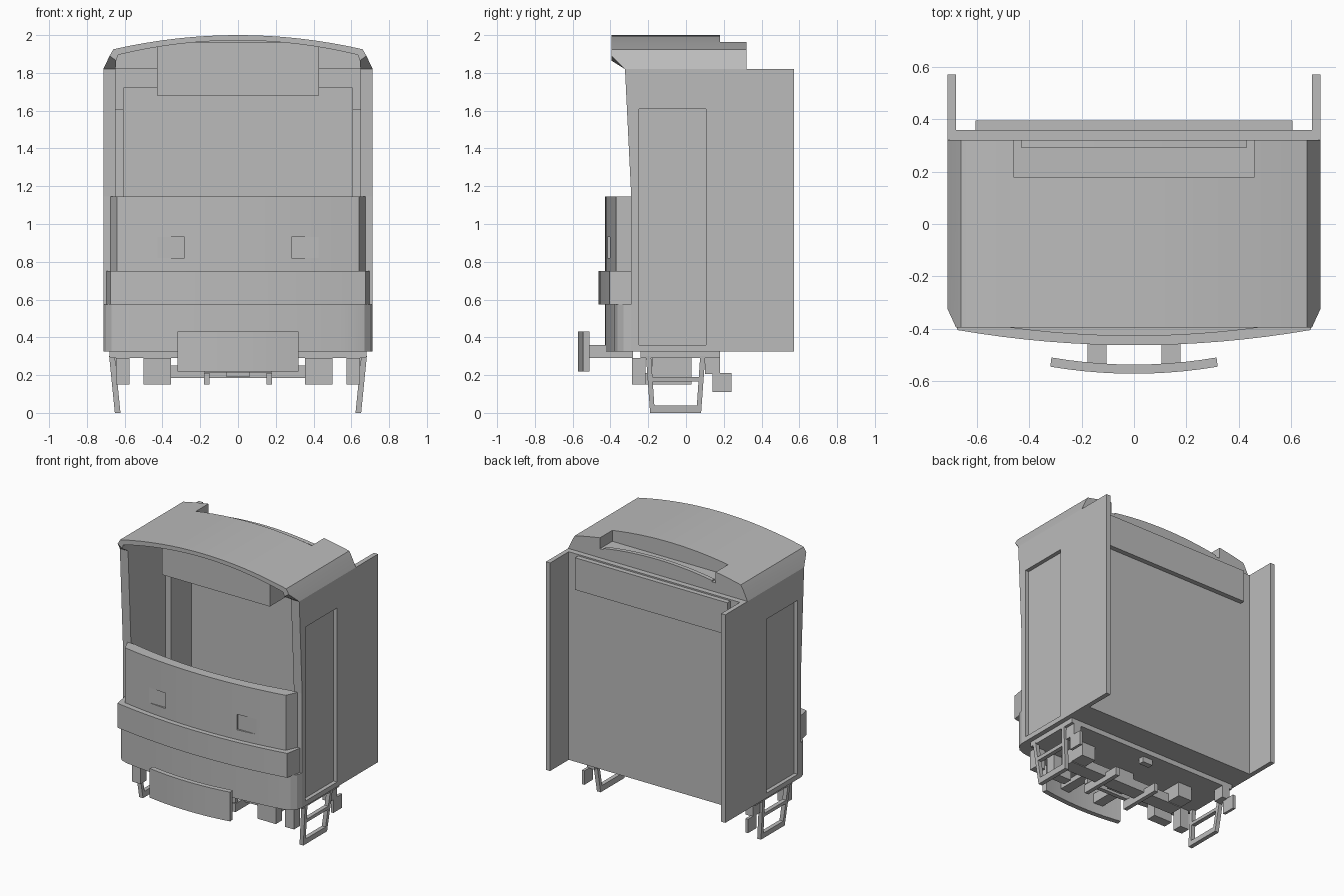
import bpy, bmesh, math
from mathutils import Vector

cube = bpy.data.objects.get("Cube")
if cube:
    bpy.data.objects.remove(cube, do_unlink=True)

GREY = (0.5, 0.5, 0.5, 1.0)
mat = bpy.data.materials.new("light grey")
mat.use_nodes = True
mat.diffuse_color = GREY
mat.node_tree.nodes["Principled BSDF"].inputs["Base Color"].default_value = GREY


def finish(name, bm, smooth=False):
    bmesh.ops.recalc_face_normals(bm, faces=bm.faces)
    me = bpy.data.meshes.new(name)
    bm.to_mesh(me)
    bm.free()
    me.materials.append(mat)
    ob = bpy.data.objects.new(name, me)
    bpy.context.collection.objects.link(ob)
    if smooth:
        bpy.ops.object.select_all(action='DESELECT')
        ob.select_set(True)
        bpy.context.view_layer.objects.active = ob
        bpy.ops.object.shade_smooth_by_angle(angle=math.radians(20))
    return ob


def prism(name, pts, axis, a, b, smooth=False):
    """Extrude a 2D outline along an axis from a to b."""
    def place(p, t):
        return {'x': (t, p[0], p[1]), 'y': (p[0], t, p[1]), 'z': (p[0], p[1], t)}[axis]
    bm = bmesh.new()
    lo = [bm.verts.new(place(p, a)) for p in pts]
    hi = [bm.verts.new(place(p, b)) for p in pts]
    bm.faces.new(lo)
    bm.faces.new(hi)
    for i in range(len(pts)):
        j = (i + 1) % len(pts)
        bm.faces.new((lo[i], lo[j], hi[j], hi[i]))
    return finish(name, bm, smooth)


def box(name, x, y, z):
    return prism(name, [(x[0], y[0]), (x[1], y[0]), (x[1], y[1]), (x[0], y[1])], 'z', *z)


def pair(name, x, y, z):
    """Box on both sides of the centre plane."""
    return [box(side + name, sorted((s * x[0], s * x[1])), y, z)
            for side, s in (("left_", 1), ("right_", -1))]


def cut(ob, cutter):
    mod = ob.modifiers.new("cut", 'BOOLEAN')
    mod.object = cutter
    mod.operation = 'DIFFERENCE'
    mod.solver = 'EXACT'
    dg = bpy.context.evaluated_depsgraph_get()
    me = bpy.data.meshes.new_from_object(ob.evaluated_get(dg))
    ob.modifiers.clear()
    ob.data = me
    bpy.data.objects.remove(cutter, do_unlink=True)


def arc(half, mid, end, n=16):
    """Shallow bow from -half to +half: value mid at the centre, end at the tips."""
    return [(half * t, mid + (end - mid) * t * t)
            for t in (2 * i / n - 1 for i in range(n + 1))]


# Side walls with recessed doors, free rear panels and inner rear pillars
wall = [(-0.29, 0.325), (0.36, 0.325), (0.36, 1.82), (-0.323, 1.82), (-0.29, 1.145)]
for side, s in (("left", 1), ("right", -1)):
    w = prism(side + "_wall", wall, 'x', s * 0.648, s * 0.713)
    cut(w, box("door_cutter", sorted((s * 0.685, s * 0.8)), (-0.25, 0.105), (0.36, 1.61)))
pair("rear_panel", (0.68, 0.713), (0.36, 0.572), (0.325, 1.82))
pair("inner_pillar", (0.605, 0.648), (0.105, 0.32), (0.36, 1.61))

# Rear wall, its inner frame and the raised band
box("rear_wall", (-0.648, 0.648), (0.335, 0.36), (0.325, 1.82))
pair("rear_frame", (0.605, 0.648), (0.32, 0.335), (0.36, 1.82))
box("rear_frame_top", (-0.605, 0.605), (0.32, 0.335), (1.72, 1.82))
box("rear_band", (-0.605, 0.605), (0.36, 0.395), (1.58, 1.81))

# Roof shell with sloping visor
outer = ([(-0.713, 1.82), (-0.68, 1.89)] + arc(0.66, 2.0, 1.925)
         + [(0.68, 1.89), (0.713, 1.82)])
inner = ([(-0.648, 1.82), (-0.645, 1.865)] + arc(0.635, 1.972, 1.895)
         + [(0.645, 1.865), (0.648, 1.82)])
ROOF_SPLIT = 0.16
bm = bmesh.new()
rings = []
for pts, rear in ((outer, False), (outer, True), (inner, True), (inner, False)):
    rings.append([bm.verts.new((x, ROOF_SPLIT if rear else
                                (-0.323 if z < 1.83 else -0.395), z)) for x, z in pts])
for k in range(4):
    a, b = rings[k], rings[(k + 1) % 4]
    for i in range(len(a) - 1):
        bm.faces.new((a[i], a[i + 1], b[i + 1], b[i]))
for i in (0, -1):
    bm.faces.new([r[i] for r in rings])
finish("roof", bm, True)

# Solid rear of the roof with its slot and lip
rear_roof = prism("rear_roof", outer, 'y', ROOF_SPLIT, 0.32, True)
cut(rear_roof, box("slot_cutter", (-0.46, 0.46), (0.18, 0.4), (1.885, 2.1)))
prism("slot_lip", [(-0.43, 1.88), (0.43, 1.88)] + arc(0.43, 1.93, 1.895)[::-1],
      'y', 0.29, 0.32, True)
box("display_box", (-0.428, 0.428), (-0.25, 0.0), (1.68, 1.96))


# Bowed front panels
def bowed(name, half, mid, end, back_half, z, thick=0.07):
    front = arc(half, mid, end)
    back = arc(back_half - 0.06, mid + thick, -0.29)[::-1]
    return prism(name, front + [(back_half, -0.29)] + back + [(-back_half, -0.29)],
                 'z', *z, smooth=True)


upper = bowed("upper_front", 0.64, -0.428, -0.37, 0.675, (0.75, 1.145))
for s in (1, -1):
    cut(upper, box("light_cutter", sorted((s * 0.283, s * 0.44)), (-0.6, -0.402), (0.82, 0.93)))
bowed("belt", 0.675, -0.463, -0.405, 0.695, (0.575, 0.75), 0.1)
lower_plan = arc(0.62, -0.428, -0.38) + [(0.67, -0.362), (0.70, -0.33), (0.713, -0.29)]
lower_plan = [(-0.713, -0.29), (-0.70, -0.33), (-0.67, -0.362)] + lower_plan
prism("lower_front", lower_plan, 'z', 0.325, 0.575, True)
box("floor", (-0.66, 0.66), (-0.30, 0.345), (0.325, 0.36))

# Underframe
box("underframe", (-0.68, 0.68), (-0.24, 0.18), (0.29, 0.325))
pair("front_block", (0.355, 0.50), (-0.285, -0.215), (0.15, 0.29))
pair("step_block", (0.575, 0.645), (-0.285, -0.215), (0.15, 0.29))
box("cross_beam", (-0.465, 0.465), (-0.18, -0.075), (0.185, 0.25))
pair("beam_hanger", (0.355, 0.465), (-0.18, 0.03), (0.19, 0.29))
pair("coupling_arm", (0.15, 0.18), (-0.285, 0.03), (0.15, 0.21))
box("coupling_bar", (-0.18, 0.18), (-0.285, -0.255), (0.215, 0.25))
box("coupling_core", (-0.06, 0.06), (-0.2, -0.075), (0.19, 0.29))
box("rear_stud", (-0.04, 0.04), (0.10, 0.14), (0.25, 0.29))
pair("rear_bracket", (0.60, 0.66), (0.10, 0.18), (0.205, 0.29))
pair("rear_plate", (0.64, 0.66), (0.14, 0.24), (0.11, 0.21))

# Curved bumper board on two arms
bow = arc(0.32, -0.572, -0.545, 10)
prism("bumper_board", bow + [(x * 0.985, y + 0.035) for x, y in bow[::-1]],
      'z', 0.22, 0.43, True)
pair("bumper_arm", (0.105, 0.178), (-0.545, -0.28), (0.29, 0.36))


# Leaning step frames: each bar is a four-sided slab in the side plane
def step_bar(name, s, quad):
    bm = bmesh.new()
    loops = []
    for off in (0.0, 0.03):
        loops.append([bm.verts.new((s * (0.622 + 0.1 * z + off), y, z)) for y, z in quad])
    bm.faces.new(loops[0])
    bm.faces.new(loops[1])
    for i in range(4):
        j = (i + 1) % 4
        bm.faces.new((loops[0][i], loops[0][j], loops[1][j], loops[1][i]))
    finish(name, bm)


MID = -0.055
for side, s in (("left", 1), ("right", -1)):
    for end, e in (("front", -1), ("rear", 1)):
        step_bar(f"{side}_step_{end}_rail", s,
                 [(MID + e * d, z) for d, z in
                  ((0.157, 0.30), (0.135, 0.0), (0.11, 0.0), (0.13, 0.30))])
    for name, z0, z1 in (("lower", 0.0, 0.04), ("middle", 0.165, 0.19)):
        step_bar(f"{side}_step_{name}_rung", s,
                 [(MID - 0.13, z0), (MID + 0.13, z0), (MID + 0.13, z1), (MID - 0.13, z1)])
